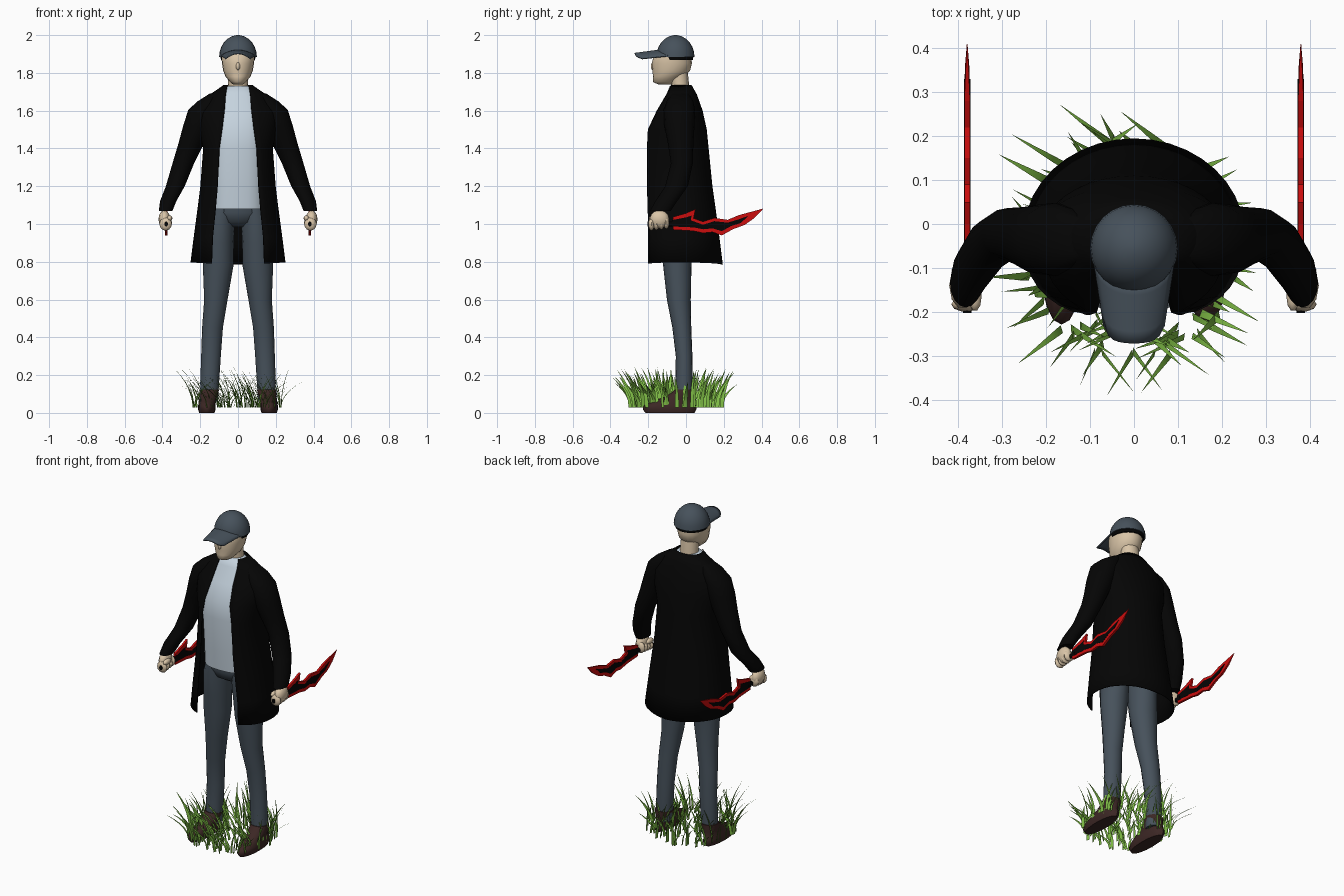
import bpy, bmesh, math, random
from mathutils import Vector

if "Cube" in bpy.data.objects:
    bpy.data.objects.remove(bpy.data.objects["Cube"])

random.seed(4)

def mat(name, r, g, b):
    m = bpy.data.materials.new(name)
    m.diffuse_color = (r, g, b, 1)
    m.use_nodes = True
    m.node_tree.nodes["Principled BSDF"].inputs["Base Color"].default_value = m.diffuse_color
    return m

BLACK = mat("coat black", .0015, .0015, .0015)
SHIRT = mat("pale blue grey", .56, .65, .73)
DENIM = mat("slate blue", .062, .083, .105)
SKIN = mat("skin", .7, .56, .39)
BROWN = mat("dark brown", .045, .02, .018)
RED = mat("red", .6, .004, .004)
GREEN = mat("grass green", .21, .5, .06)

def make(name, verts, faces, m, mirror=False, thick=0, angle=40):
    me = bpy.data.meshes.new(name)
    me.from_pydata(verts, [], faces)
    bm = bmesh.new()
    bm.from_mesh(me)
    bmesh.ops.recalc_face_normals(bm, faces=bm.faces)
    bm.to_mesh(me)
    bm.free()
    me.materials.append(m)
    ob = bpy.data.objects.new(name, me)
    bpy.context.collection.objects.link(ob)
    bpy.ops.object.select_all(action='DESELECT')
    ob.select_set(True)
    bpy.context.view_layer.objects.active = ob
    if angle:
        bpy.ops.object.shade_smooth_by_angle(angle=math.radians(angle))
    if mirror:
        ob.modifiers.new("mirror", 'MIRROR')
    if thick:
        s = ob.modifiers.new("thickness", 'SOLIDIFY')
        s.thickness = thick
    return ob

def spow(v, p):
    return math.copysign(abs(v) ** p, v)

def loft(name, rings, m, n=16, p=1.0, mirror=False, angle=50):
    """Skin horizontal rings (cx, cy, z, rx, ry) and cap both ends."""
    v, f = [], []
    for cx, cy, z, rx, ry in rings:
        for i in range(n):
            a = 2 * math.pi * i / n
            v.append((cx + rx * spow(math.cos(a), p), cy + ry * spow(math.sin(a), p), z))
    for r in range(len(rings) - 1):
        for i in range(n):
            j = (i + 1) % n
            f.append((r*n + i, r*n + j, r*n + n + j, r*n + n + i))
    f += [tuple(range(n))[::-1], tuple(range(len(v) - n, len(v)))]
    return make(name, v, f, m, mirror, 0, angle)

def ball(name, c, r, m, mirror=False):
    rings = []
    for k in range(7):
        a = math.radians(-86 + 172 * k / 6)
        rings.append((c[0], c[1], c[2] + r[2] * math.sin(a), r[0] * math.cos(a), r[1] * math.cos(a)))
    return loft(name, rings, m, 10, 1, mirror, 60)

def plate(name, outline, x, t, m):
    """Flat (y, z) outline given thickness along x, mirrored to both hands."""
    n = len(outline)
    v = [(x + s * t / 2 * min(1, max(.1, (.42 - y) / .08)), y, z) for s in (-1, 1) for y, z in outline]
    f = [tuple(range(n)), tuple(range(n, 2*n))[::-1]]
    f += [(i, (i+1) % n, n + (i+1) % n, n + i) for i in range(n)]
    return make(name, v, f, m, True, 0, 0)

# Trousers
loft("trouser_hips", [(0, -.05, .985, .05, .05), (0, -.05, 1.01, .12, .09),
                      (0, -.048, 1.06, .155, .115), (0, -.045, 1.12, .14, .115)], DENIM, 20, 1, False, 80)
loft("trouser_leg", [(.152, -.012, .06, .046, .044), (.15, -.01, .16, .05, .046), (.143, -.01, .3, .052, .044),
                     (.135, -.022, .45, .055, .05), (.117, -.038, .6, .062, .063), (.105, -.046, .78, .081, .075),
                     (.1, -.05, .9, .078, .088), (.093, -.05, 1.02, .077, .1),
                     (.085, -.05, 1.08, .065, .1)], DENIM, 16, 1, True)
# Shoes
loft("shoe", [(.165, -.085, 0, .04, .13), (.165, -.087, .02, .047, .142), (.165, -.085, .04, .046, .138),
              (.162, -.068, .06, .045, .11), (.157, -.035, .085, .047, .078), (.154, -.016, .11, .051, .056),
              (.152, -.01, .125, .052, .05)], BROWN, 16, .95, True)
# Shirt
loft("shirt", [(0, -.045, 1.08, .15, .135), (0, -.045, 1.2, .15, .145), (0, -.05, 1.4, .155, .152),
               (0, -.05, 1.5, .155, .147), (0, -.04, 1.6, .15, .115), (0, -.034, 1.685, .11, .07),
               (0, -.04, 1.73, .066, .046)], SHIRT, 24, .75, False, 80)

# Coat body: open front, half section mirrored (z, opening x, half width, front y, back y)
rows = [(.785, .14, .252, -.2, .195), (.93, .135, .235, -.2, .177), (1.08, .12, .215, -.203, .157),
        (1.2, .11, .2, -.207, .14), (1.4, .1, .185, -.207, .12), (1.5, .085, .21, -.202, .11),
        (1.6, .072, .22, -.155, .088), (1.685, .066, .15, -.105, .058), (1.735, .058, .078, -.08, .03)]
n, p, yc = 16, .8, -.025
v = []
for z, xo, w, yf, yb in rows:
    t0 = math.asin((xo / w) ** (1 / p))
    for i in range(n + 1):
        t = t0 + (math.pi - t0) * i / n
        c, s = math.cos(t), max(0, math.sin(t))
        if c > 0:
            x, y = w * s ** p, yc + (yf - yc) * (c / math.cos(t0)) ** p
        else:
            x, y = w * s, yc - (yb - yc) * c
        v.append((x if i < n else 0, y, z + .012 * (z < .8) * s))
f = [(r*(n+1) + i, r*(n+1) + i + 1, (r+1)*(n+1) + i + 1, (r+1)*(n+1) + i)
     for r in range(len(rows) - 1) for i in range(n)]
make("coat_body", v, f, BLACK, True, .006)
# Sleeves
loft("coat_sleeve", [(.383, -.135, 1.07, .036, .055), (.37, -.105, 1.12, .043, .058), (.332, -.05, 1.2, .05, .06),
                     (.29, -.022, 1.32, .057, .058), (.25, -.028, 1.42, .067, .067), (.212, -.035, 1.52, .078, .08),
                     (.18, -.035, 1.605, .083, .083), (.155, -.032, 1.65, .058, .07),
                     (.12, -.03, 1.69, .03, .045)], BLACK, 16, 1, True)

# Head and neck
loft("neck", [(0, -.03, 1.68, .056, .048), (0, -.032, 1.74, .053, .048), (0, -.04, 1.8, .053, .05)], SKIN)
loft("head", [(0, -.1, 1.738, .025, .045), (0, -.115, 1.752, .042, .06), (0, -.095, 1.78, .066, .08),
              (0, -.078, 1.81, .078, .099), (0, -.075, 1.85, .085, .106), (0, -.072, 1.885, .088, .101),
              (0, -.06, 1.93, .083, .08)], SKIN, 20, 1, False, 80)
ball("nose", (0, -.174, 1.836), (.012, .013, .022), SKIN)
# Cap
loft("cap_lining", [(0, -.057, 1.868, .09, .094), (0, -.057, 1.9, .096, .097)], BLACK, 24)
loft("cap_dome", [(0, -.056, 1.884 + .116 * math.sin(a), .1 * math.cos(a), .101 * math.cos(a))
                  for a in [math.radians(d) for d in (0, 14, 28, 42, 56, 70, 82, 88)]], DENIM, 24)
nu, nv = 12, 5
v, f = [], []
for j in range(nv + 1):
    for i in range(nu + 1):
        u, s = i / nu * 2 - 1, j / nv
        y0 = -.05 - .085 * math.sqrt(1 - (.95 * u) ** 2)
        y1 = -.272 + .012 * u * u + .028 * u ** 6
        v.append((u * (.094 - .024 * s), y0 + (y1 - y0) * s, 1.924 - .018 * s - .03 * u * u))
for j in range(nv):
    for i in range(nu):
        a = j * (nu + 1) + i
        f.append((a, a + 1, a + nu + 2, a + nu + 1))
make("cap_brim", v, f, DENIM, False, .007)

# Fists
ball("palm", (.39, -.14, 1.025), (.031, .054, .048), SKIN, True)
for k in range(4):
    ball("finger", (.383, -.183 + k * .026, 1.0 + .003 * k), (.033, .017, .035), SKIN, True)
ball("thumb", (.362, -.165, 1.03), (.015, .034, .016), SKIN, True)

# Daggers
g = [(.38 + .01 * math.cos(a), 1.0 + .014 * math.sin(a)) for a in [math.pi * k / 4 for k in range(8)]]
make("dagger_handle", [(x, y, z) for y in (-.203, -.05) for x, z in g],
     [tuple(range(8)), tuple(range(8, 16))] + [(i, (i+1) % 8, 8 + (i+1) % 8, 8 + i) for i in range(8)], BLACK, True)
plate("dagger_edge", [(-.07, 1.037), (0, 1.057), (.05, 1.079), (.04, 1.03), (.09, 1.013), (.15, 1.032),
                      (.22, 1.022), (.28, 1.047), (.41, 1.082), (.36, 1.03), (.31, .995), (.25, .973),
                      (.19, .94), (.14, .957), (.09, .952), (.04, .963), (-.07, .97)], .38, .013, RED)
plate("dagger_core", [(-.075, 1.02), (0, 1.035), (.03, 1.045), (.025, 1.02), (.09, .996), (.15, 1.015),
                      (.22, 1.007), (.28, 1.025), (.33, 1.043), (.29, 1.005), (.24, .99), (.19, .962),
                      (.14, .977), (.09, .972), (.04, .982), (-.075, .987)], .38, .015, BLACK)

# Grass: curved tapering blades, wide along y and bending along x
v, f = [], []
for k in range(150):
    a, r = random.uniform(0, 2 * math.pi), random.random() ** .42
    bx, by = .25 * r * math.cos(a), -.055 + .255 * r * math.sin(a)
    h, w = random.uniform(.11, .215), random.uniform(.007, .011)
    lean = Vector((random.choice((-1, -1, 1)) * random.uniform(.03, .12),
                   (by + .055) * .3 + random.uniform(-.03, .03), 0))
    side = Vector((random.uniform(-.35, .35), 1, 0)).normalized()
    b = len(v)
    for s in range(6):
        q = s / 5
        c = Vector((bx, by, .028 + h * q ** .85)) + lean * q ** 1.7
        d = side * w * (1 - q ** 2)
        v += [c - d, c + d] if s < 5 else [c]
    f += [(b + 2*s, b + 2*s + 1, b + 2*s + 3, b + 2*s + 2) for s in range(4)] + [(b + 8, b + 9, b + 10)]
make("grass", v, f, GREEN)
